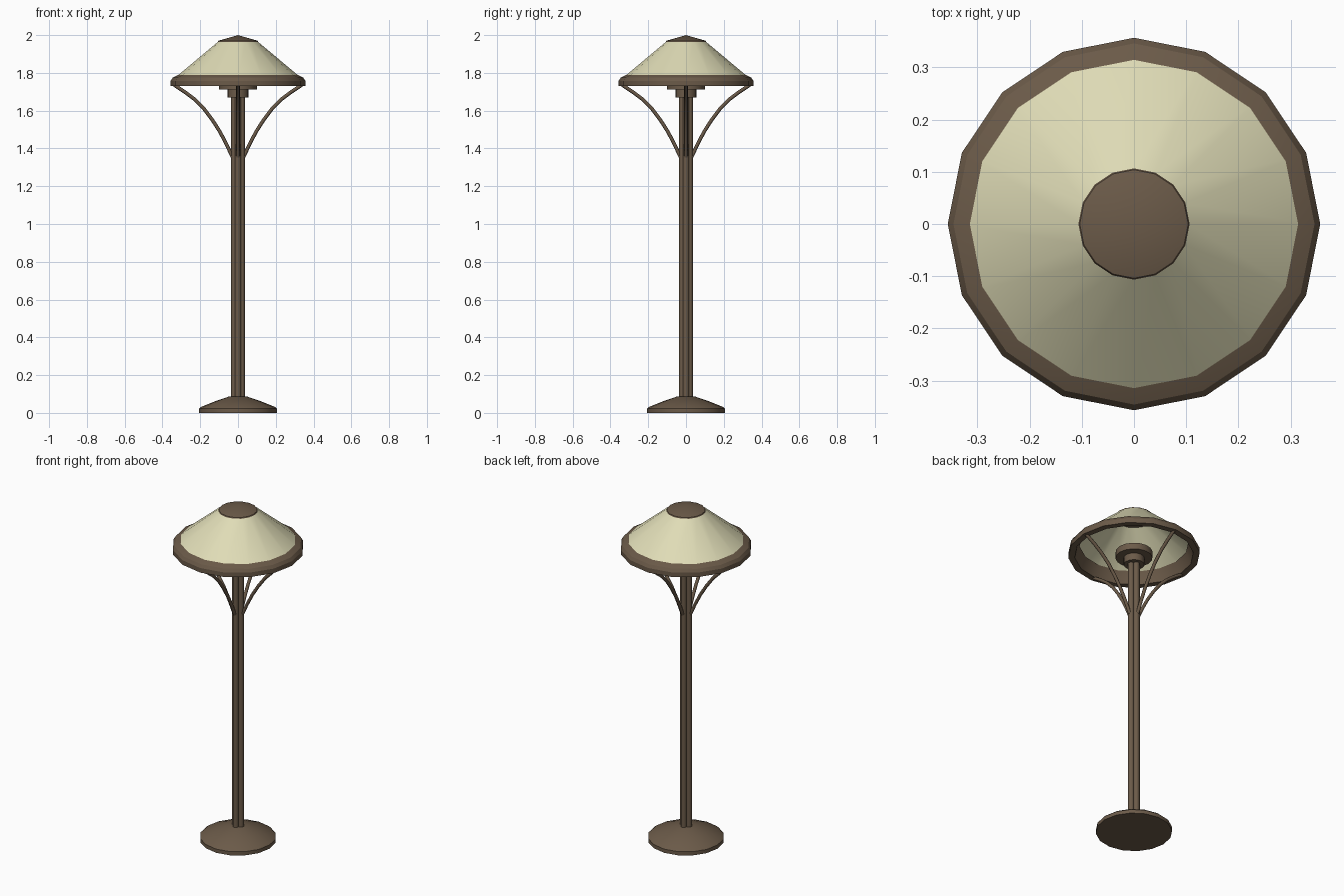
import bpy, math

if "Cube" in bpy.data.objects:
    bpy.data.objects.remove(bpy.data.objects["Cube"])

def material(name, rgb):
    m = bpy.data.materials.new(name)
    m.diffuse_color = (*rgb, 1)
    m.use_nodes = True
    m.node_tree.nodes["Principled BSDF"].inputs["Base Color"].default_value = m.diffuse_color
    return m

bronze = material("bronze brown", (0.147, 0.103, 0.066))
cream = material("cream glass", (0.74, 0.715, 0.47))

def add(name, verts, faces, mat, smooth=True, angle=30):
    me = bpy.data.meshes.new(name)
    me.from_pydata(verts, [], faces)
    me.materials.append(mat)
    ob = bpy.data.objects.new(name, me)
    bpy.context.collection.objects.link(ob)
    if smooth:
        bpy.ops.object.select_all(action='DESELECT')
        ob.select_set(True)
        bpy.context.view_layer.objects.active = ob
        bpy.ops.object.shade_smooth_by_angle(angle=math.radians(angle))
    return ob

def lathe(name, profile, mat, n=16, loop=False, centre=(0, 0), angle=30):
    """Turn a (radius, height) profile, listed bottom to top on the outside."""
    verts, rings, faces = [], [], []
    for r, z in profile:
        if r == 0:
            rings.append([len(verts)] * n)
            verts.append((centre[0], centre[1], z))
        else:
            rings.append(list(range(len(verts), len(verts) + n)))
            for i in range(n):
                a = 2 * math.pi * i / n
                verts.append((centre[0] + r * math.cos(a), centre[1] + r * math.sin(a), z))
    pairs = list(zip(rings, rings[1:]))
    if loop:
        pairs.append((rings[-1], rings[0]))
    for lo, hi in pairs:
        for i in range(n):
            j = (i + 1) % n
            f = list(dict.fromkeys((lo[i], lo[j], hi[j], hi[i])))
            faces.append(f)
    return add(name, verts, faces, mat, True, angle)

# Foot
lathe("base", [(0, 0), (0.207, 0), (0.207, 0.022), (0.195, 0.032), (0.12, 0.062),
               (0.05, 0.086), (0, 0.088)], bronze)

# Post of four clustered tubes
for k in range(4):
    a = k * math.pi / 2
    lathe(f"post_tube_{k + 1}", [(0, 0.06), (0.0165, 0.06), (0.0165, 1.69), (0, 1.69)],
          bronze, n=12, centre=(0.02 * math.cos(a), 0.02 * math.sin(a)), angle=40)

# Collar and lamp holder plate
lathe("collar", [(0, 1.67), (0.056, 1.67), (0.056, 1.72), (0, 1.72)], bronze)
lathe("lamp_plate", [(0, 1.712), (0.1, 1.712), (0.1, 1.75), (0, 1.75)], bronze)

# Rim ring, shade and top cap
lathe("rim", [(0.322, 1.73), (0.357, 1.73), (0.357, 1.757), (0.346, 1.775),
              (0.322, 1.787), (0.295, 1.798), (0.31, 1.765)], bronze, loop=True)
lathe("shade", [(0.335, 1.773), (0.104, 1.966)], cream)
lathe("cap", [(0, 1.963), (0.107, 1.963), (0.104, 1.97), (0, 2.0)], bronze)

# Four curved support arms
path = [(0.03, 1.355), (0.06, 1.42), (0.095, 1.487), (0.135, 1.55), (0.18, 1.61),
        (0.23, 1.66), (0.28, 1.698), (0.338, 1.736)]
SIDES, THICK = 8, 0.0095
for k in range(4):
    a = k * math.pi / 2
    verts, faces = [], []
    for i, (r, z) in enumerate(path):
        p, q = path[max(i - 1, 0)], path[min(i + 1, len(path) - 1)]
        d = math.hypot(q[0] - p[0], q[1] - p[1])
        nr, nz = -(q[1] - p[1]) / d, (q[0] - p[0]) / d
        for s in range(SIDES):
            t = 2 * math.pi * s / SIDES
            u, v = THICK * math.cos(t), THICK * math.sin(t)
            rr = r + nr * u
            verts.append((rr * math.cos(a) - v * math.sin(a),
                          rr * math.sin(a) + v * math.cos(a), z + nz * u))
    for i in range(len(path) - 1):
        for s in range(SIDES):
            b, c = i * SIDES + s, i * SIDES + (s + 1) % SIDES
            faces.append((b, c, c + SIDES, b + SIDES))
    faces.append(tuple(reversed(range(SIDES))))
    faces.append(tuple(range(len(verts) - SIDES, len(verts))))
    add(f"support_arm_{k + 1}", verts, faces, bronze, True, 50)
